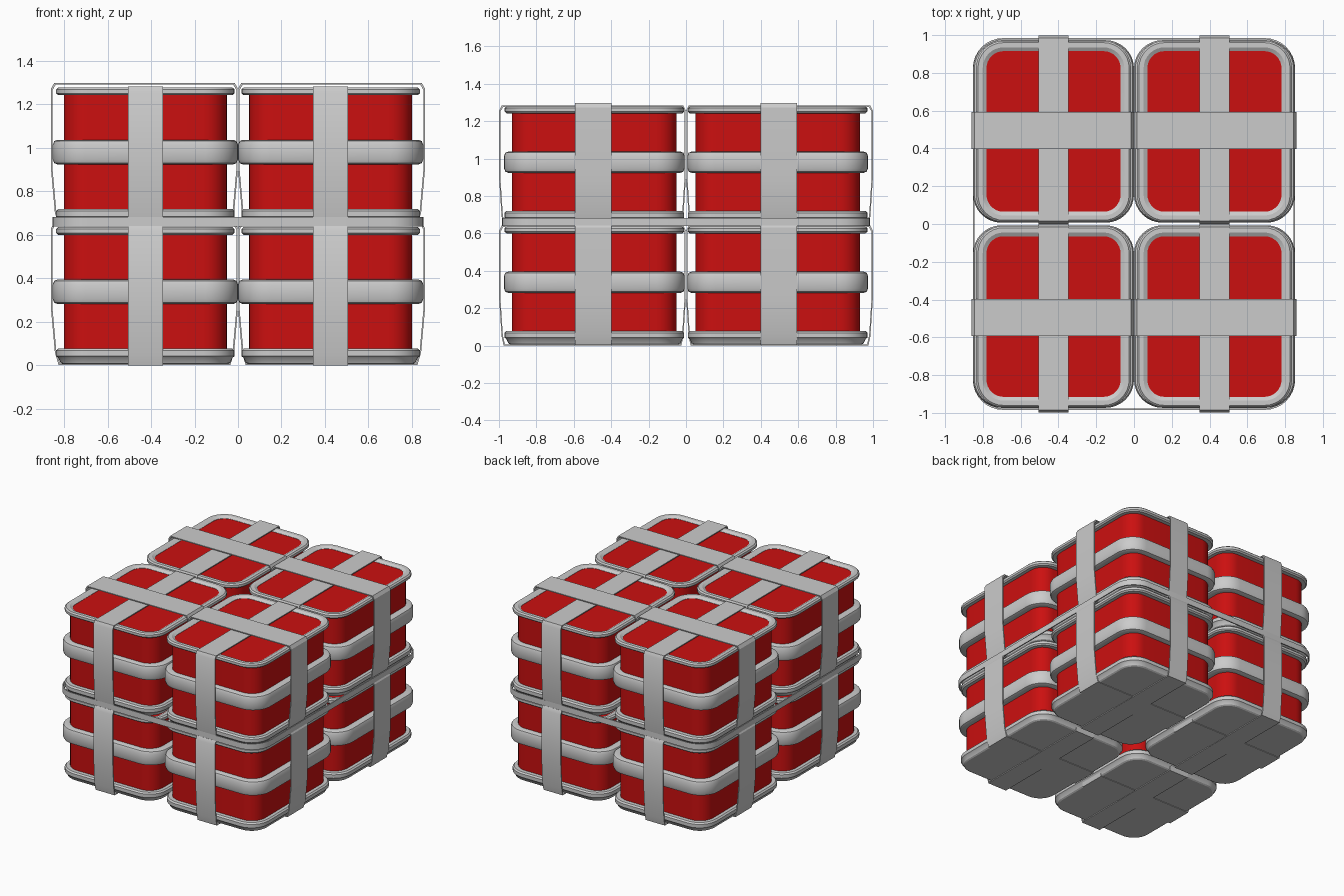
import bpy, bmesh, math
from mathutils import Vector

cube = bpy.data.objects.get("Cube")
if cube:
    bpy.data.objects.remove(cube, do_unlink=True)


def material(name, colour):
    m = bpy.data.materials.new(name)
    m.use_nodes = True
    m.diffuse_color = colour
    m.node_tree.nodes["Principled BSDF"].inputs["Base Color"].default_value = colour
    return m


RED = material("red", (0.6, 0.005, 0.005, 1))
GREY = material("light grey", (0.6, 0.6, 0.6, 1))


def loft(name, loops, mat, closed=False):
    """Skin a list of matching loops; closed joins last to first, else caps the ends."""
    bm = bmesh.new()
    rows = [[bm.verts.new(p) for p in loop] for loop in loops]
    n = len(rows[0])
    pairs = list(zip(rows, rows[1:]))
    if closed:
        pairs.append((rows[-1], rows[0]))
    else:
        bm.faces.new(rows[0])
        bm.faces.new(rows[-1])
    for a, b in pairs:
        for i in range(n):
            j = (i + 1) % n
            bm.faces.new((a[i], a[j], b[j], b[i]))
    bmesh.ops.recalc_face_normals(bm, faces=bm.faces)
    mesh = bpy.data.meshes.new(name)
    bm.to_mesh(mesh)
    bm.free()
    mesh.materials.append(mat)
    mesh.shade_smooth()
    mesh.set_sharp_from_angle(angle=math.radians(30))
    return mesh


def rounded_rect(hx, hy, r, z, steps=8):
    pts = []
    for k, (sx, sy) in enumerate(((1, 1), (-1, 1), (-1, -1), (1, -1))):
        for s in range(steps + 1):
            a = math.pi / 2 * (k + s / steps)
            pts.append(Vector((sx * (hx - r) + r * math.cos(a),
                               sy * (hy - r) + r * math.sin(a), z)))
    return pts


def rounded(name, hx, hy, r, profile, mat, closed=False):
    """Sweep (offset, height) points round a rounded rectangle."""
    return loft(name, [rounded_rect(hx + o, hy + o, r + o, z) for o, z in profile],
                mat, closed)


def strap(name, half, width, along_x, thick=0.007):
    """Thin loop wrapped over a box, from its half outline (reach, height)."""
    outline = half + [(-u, z) for u, z in reversed(half)]
    mid = half[-1][1] / 2
    su, sz = 1 - thick / half[2][0], 1 - thick / mid
    inner = [(u * su, mid + (z - mid) * sz) for u, z in outline]

    def place(pts, w):
        return [Vector((u, w, z) if along_x else (w, u, z)) for u, z in pts]
    w = width / 2
    return loft(name, [place(outline, -w), place(outline, w),
                       place(inner, w), place(inner, -w)], GREY, True)


def add(name, mesh, loc=(0, 0, 0)):
    ob = bpy.data.objects.new(name, mesh)
    ob.location = loc
    bpy.context.collection.objects.link(ob)


CX, CY, TIER = 0.426, 0.49, 0.642

# Parts of a single box
body = rounded("body", 0.375, 0.44, 0.11, [(0, 0.04), (0, 0.622)], RED)
base = rounded("base", 0.41, 0.48, 0.145,
               [(-0.03, 0.006), (-0.02, 0.012), (-0.008, 0.036), (0, 0.042),
                (0, 0.068), (-0.01, 0.078), (-0.05, 0.078)], GREY)
rim = rounded("rim", 0.41, 0.48, 0.145,
              [(-0.05, 0.6), (-0.01, 0.6), (0, 0.609), (0, 0.627), (-0.01, 0.636),
               (-0.035, 0.636), (-0.055, 0.624), (-0.055, 0.61)], GREY, True)
band = rounded("band", 0.426, 0.483, 0.15,
               [(-0.06, 0.282), (-0.022, 0.282), (-0.007, 0.288), (0, 0.305),
                (0, 0.372), (-0.007, 0.389), (-0.022, 0.395), (-0.06, 0.395)], GREY, True)
long_strap = strap("long_strap", [(0.475, 0), (0.486, 0.05), (0.499, 0.25),
                                  (0.499, 0.615), (0.485, 0.641)], 0.16, False)
cross_strap = strap("cross_strap", [(0.395, 0.002), (0.412, 0.06), (0.429, 0.25),
                                    (0.429, 0.632), (0.415, 0.656)], 0.195, True)

# Two tiers of four boxes
for tier, level in enumerate(("lower", "upper")):
    for sy, row in ((-1, "front"), (1, "back")):
        for sx, side in ((1, "left"), (-1, "right")):
            tag = f"{level}_{row}_{side}"
            z = tier * TIER
            for mesh in (body, base, rim, band):
                add(f"{tag}_{mesh.name}", mesh, (sx * CX, sy * CY, z))
            add(f"{tag}_long_strap", long_strap, (sx * CX, sy * 0.5, z))
            add(f"{tag}_cross_strap", cross_strap, (sx * 0.43, sy * 0.495, z))

# Girdle holding all the boxes together
girdle = rounded("girdle", 0.853, 0.984, 0.16,
                 [(0, 0.638), (0, 0.682), (-0.008, 0.682), (-0.008, 0.638)], GREY, True)
add("girdle", girdle)
